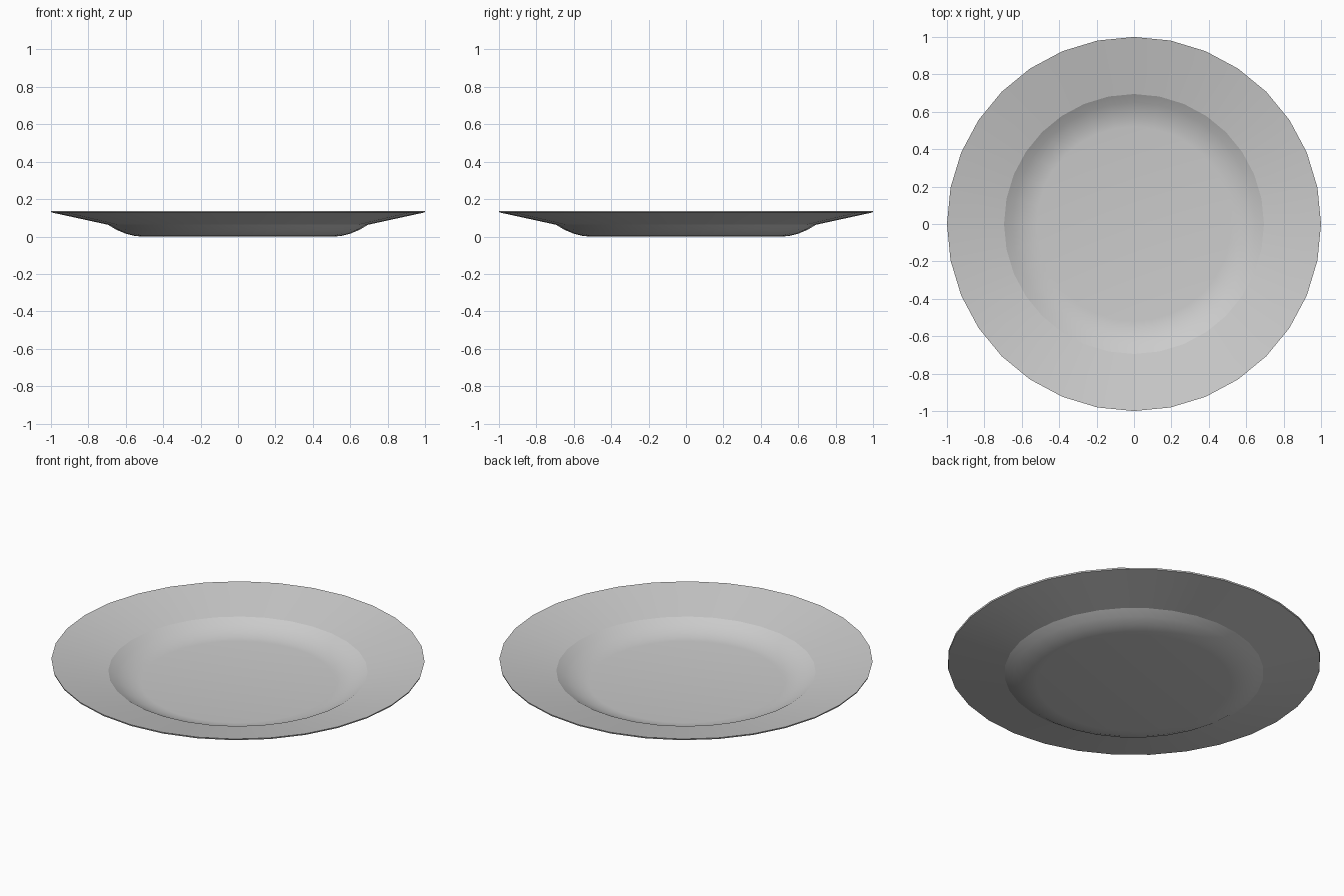
import bpy, bmesh, math

if "Cube" in bpy.data.objects:
    bpy.data.objects.remove(bpy.data.objects["Cube"])

SIDES = 32
# Half-profile (radius, height): underside outwards, then upper face inwards
under = [(0.52, 0.0), (0.555, 0.004), (0.60, 0.015), (0.65, 0.036), (0.695, 0.063), (0.998, 0.129)]
upper = [(1.0, 0.137), (0.695, 0.071), (0.65, 0.044), (0.60, 0.023), (0.555, 0.012), (0.52, 0.008)]


def lathe(name, profile):
    bm = bmesh.new()
    rings = []
    for r, z in profile:
        rings.append([bm.verts.new((r * math.cos(2 * math.pi * i / SIDES),
                                    r * math.sin(2 * math.pi * i / SIDES), z))
                      for i in range(SIDES)])
    for a, b in zip(rings, rings[1:]):
        for i in range(SIDES):
            j = (i + 1) % SIDES
            bm.faces.new((a[i], a[j], b[j], b[i]))
    # Flat centre discs
    bm.faces.new(rings[0])
    bm.faces.new(rings[-1])
    bmesh.ops.recalc_face_normals(bm, faces=bm.faces)
    mesh = bpy.data.meshes.new(name)
    bm.to_mesh(mesh)
    bm.free()
    obj = bpy.data.objects.new(name, mesh)
    bpy.context.collection.objects.link(obj)
    return obj


# Dinner plate
plate = lathe("plate", under + upper)
bpy.context.view_layer.objects.active = plate
plate.select_set(True)
bpy.ops.object.shade_smooth_by_angle(angle=math.radians(15))
